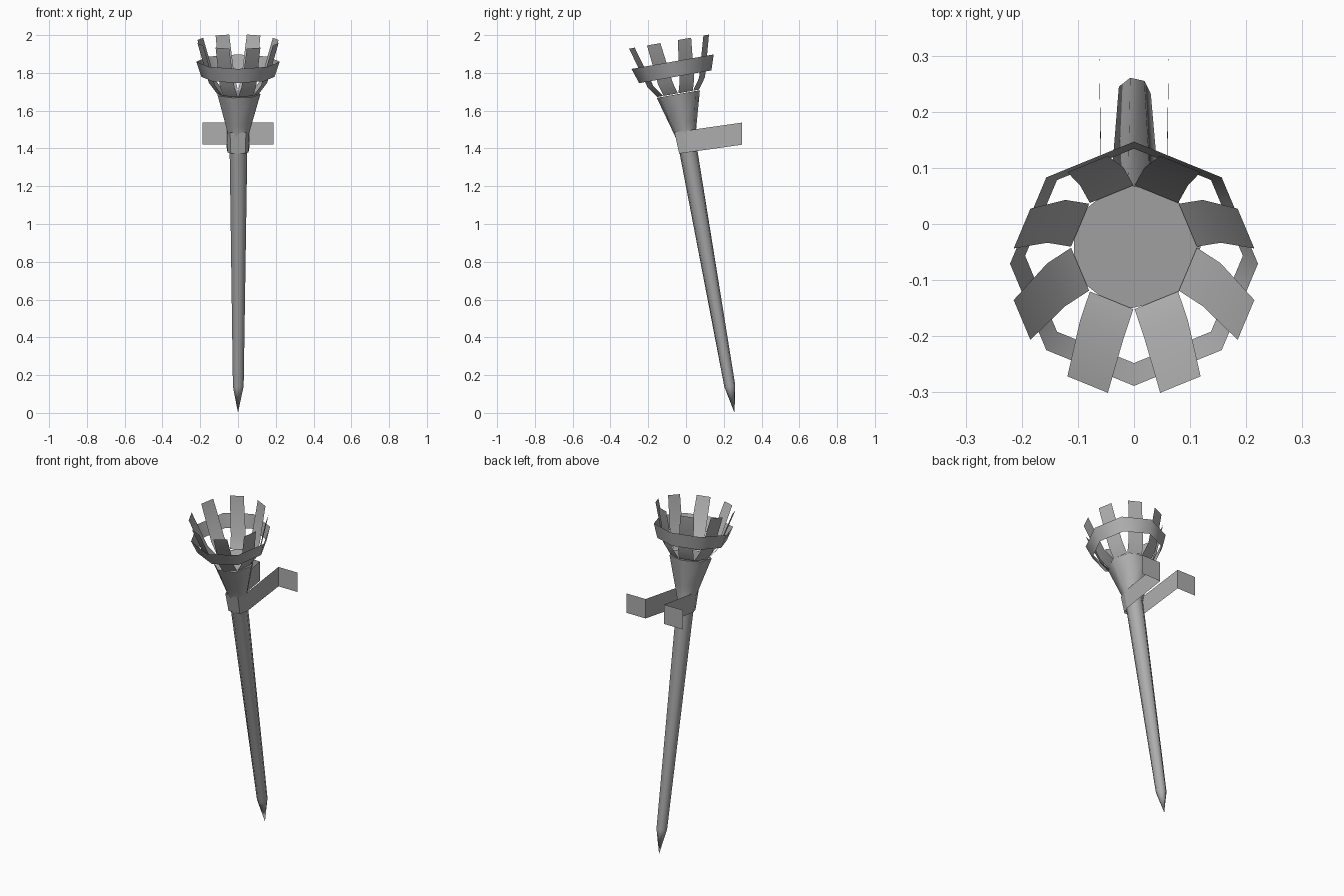
import bpy, bmesh, math
from mathutils import Matrix, Vector

cube = bpy.data.objects.get("Cube")
if cube:
    bpy.data.objects.remove(cube, do_unlink=True)

metal = bpy.data.materials.new("grey iron")
grey = (0.42, 0.42, 0.42, 1)
metal.diffuse_color = grey
metal.use_nodes = True
metal.node_tree.nodes["Principled BSDF"].inputs["Base Color"].default_value = grey

# The whole torch leans forward about its pointed foot
lean = Matrix.Translation((0, 0.257, 0)) @ Matrix.Rotation(math.radians(10), 4, 'X')


def finish(name, bm, matrix, smooth_angle=None):
    bm.transform(matrix)
    mesh = bpy.data.meshes.new(name)
    bm.to_mesh(mesh)
    bm.free()
    mesh.materials.append(metal)
    obj = bpy.data.objects.new(name, mesh)
    bpy.context.collection.objects.link(obj)
    if smooth_angle:
        bpy.ops.object.select_all(action='DESELECT')
        obj.select_set(True)
        bpy.context.view_layer.objects.active = obj
        bpy.ops.object.shade_smooth_by_angle(angle=math.radians(smooth_angle))
    return obj


def ring(bm, sides, radius, height):
    return [bm.verts.new((radius * math.cos(a), radius * math.sin(a), height))
            for a in (math.tau * i / sides for i in range(sides))]


def bridge(bm, low, high):
    n = len(low)
    for i in range(n):
        j = (i + 1) % n
        bm.faces.new((low[i], low[j], high[j], high[i]))


def sheet(bm, rows):
    # Join rows of points into one strip of quads
    grid = [[bm.verts.new(p) for p in row] for row in rows]
    for a, b in zip(grid, grid[1:]):
        for i in range(len(a) - 1):
            bm.faces.new((a[i], a[i + 1], b[i + 1], b[i]))


# Staff: pointed foot, tapering shaft, flared cup closed by a flat top
bm = bmesh.new()
tip = bm.verts.new((0, 0, 0))
profile = [(0.03, 0.145), (0.05, 1.47), (0.075, 1.56), (0.119, 1.714)]
rings = [ring(bm, 7, r, h) for r, h in profile]
for i in range(7):
    bm.faces.new((tip, rings[0][(i + 1) % 7], rings[0][i]))
for low, high in zip(rings, rings[1:]):
    bridge(bm, low, high)
bm.faces.new(rings[-1])
finish("staff", bm, lean, 60)

# Basket hoop: open eight-sided band
bm = bmesh.new()
bridge(bm, ring(bm, 8, 0.194, 1.807), ring(bm, 8, 0.221, 1.888))
finish("basket_hoop", bm, lean, 60)

# Basket prongs: eight bent strips inside the hoop
bm = bmesh.new()
strip = [(0.104, 0.042, 1.718), (0.15, 0.042, 1.778), (0.216, 0.039, 1.996)]
for k in range(8):
    turn = Matrix.Rotation(math.tau * (k + 0.5) / 8, 3, 'Z')
    sheet(bm, [[turn @ Vector((r, side * w, h)) for side in (-1, 1)]
               for r, w, h in strip])
finish("basket_prongs", bm, lean, 60)

# Wall strap: loops round the staff front and ends in two flat tabs
half = [((0.042, -0.061, 1.484), (0.038, -0.036, 1.373)),
        ((0.058, -0.015, 1.492), (0.056, 0.008, 1.379)),
        ((0.062, 0.297, 1.537), (0.062, 0.297, 1.420)),
        ((0.188, 0.297, 1.537), (0.188, 0.297, 1.420))]
mirrored = [[(-x, y, z) for x, y, z in row] for row in reversed(half)]
bm = bmesh.new()
sheet(bm, mirrored + half)
finish("wall_strap", bm, Matrix.Identity(4))
